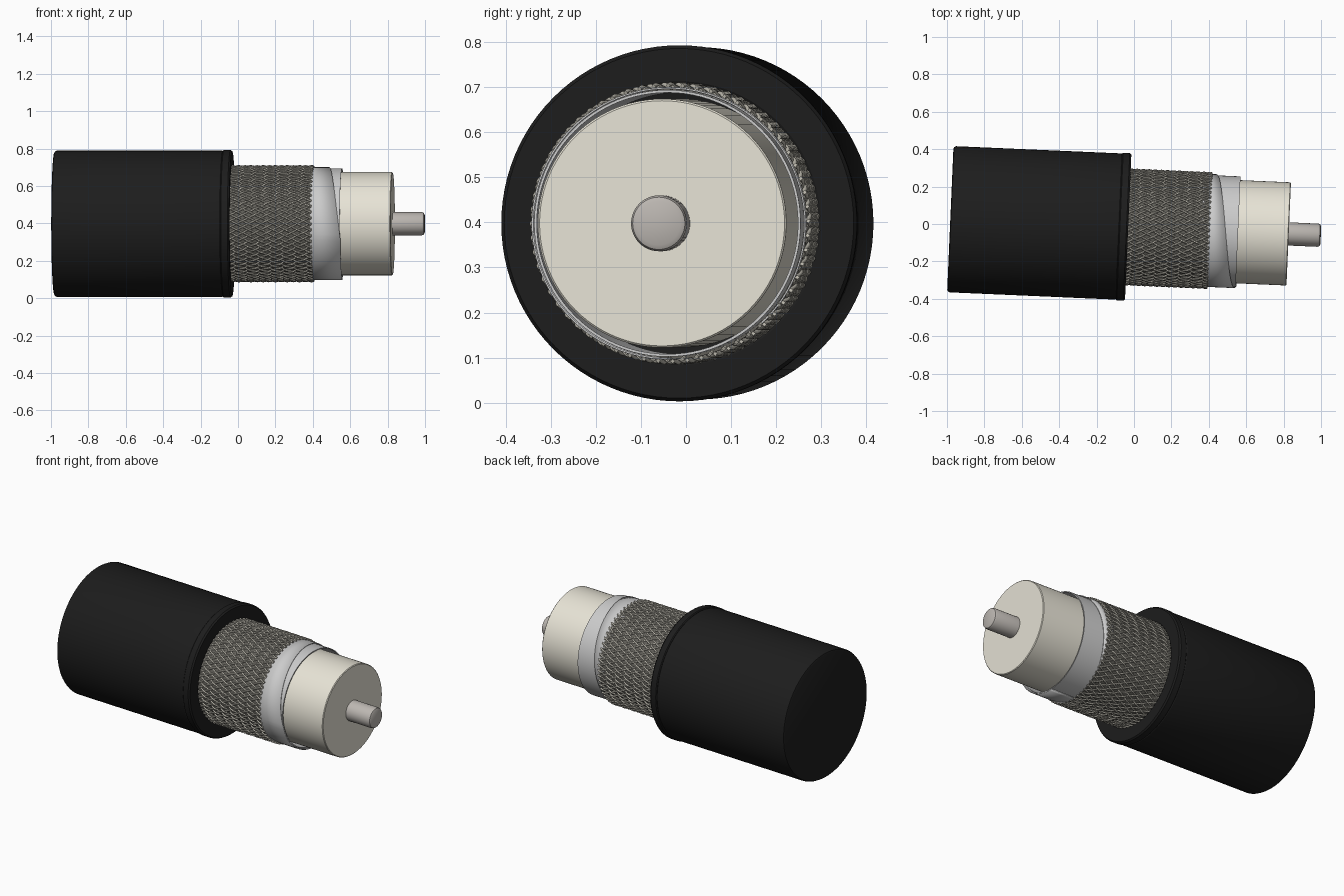
import bpy, bmesh
from math import sin, cos, pi, radians
from mathutils import Matrix

if "Cube" in bpy.data.objects:
    bpy.data.objects.remove(bpy.data.objects["Cube"])

# The cable lies along local X and is turned slightly about Z
PLACE = Matrix.Translation((0, -0.017, 0.398)) @ Matrix.Rotation(radians(-2.5), 4, 'Z')


def material(name, rgb):
    m = bpy.data.materials.new(name)
    m.diffuse_color = (*rgb, 1)
    m.use_nodes = True
    m.node_tree.nodes["Principled BSDF"].inputs["Base Color"].default_value = m.diffuse_color
    return m


BLACK = material("black_rubber", (0.012, 0.012, 0.012))
METAL = material("braid_metal", (0.48, 0.46, 0.40))
DARK = material("braid_shadow", (0.12, 0.115, 0.10))
FOIL = material("foil", (0.68, 0.69, 0.69))
CREAM = material("insulator_cream", (0.80, 0.77, 0.67))
PIN = material("conductor_metal", (0.50, 0.47, 0.44))


def add(name, data, mat):
    ob = bpy.data.objects.new(name, data)
    bpy.context.collection.objects.link(ob)
    data.materials.append(mat)
    ob.matrix_world = PLACE
    return ob


def smooth(ob):
    bpy.ops.object.select_all(action='DESELECT')
    ob.select_set(True)
    bpy.context.view_layer.objects.active = ob
    bpy.ops.object.shade_smooth_by_angle(angle=radians(30))


def lathe(name, profile, mat, sides=96):
    """Spin (x, radius) points about the X axis."""
    bm = bmesh.new()
    vs = [bm.verts.new((x, r, 0)) for x, r in profile]
    es = [bm.edges.new(p) for p in zip(vs, vs[1:])]
    bmesh.ops.spin(bm, geom=vs + es, cent=(0, 0, 0), axis=(1, 0, 0),
                   angle=2 * pi, steps=sides, use_merge=True)
    bmesh.ops.remove_doubles(bm, verts=bm.verts, dist=1e-5)
    bmesh.ops.recalc_face_normals(bm, faces=bm.faces)
    me = bpy.data.meshes.new(name)
    bm.to_mesh(me)
    bm.free()
    ob = add(name, me, mat)
    smooth(ob)
    return ob


# Outer jacket with a thin raised lip at its cut end
lathe("outer_jacket", [(-0.983, 0), (-0.983, 0.378), (-0.979, 0.386), (-0.97, 0.391),
                       (-0.085, 0.391), (-0.075, 0.385), (-0.075, 0.30)], BLACK)
lathe("jacket_lip", [(-0.08, 0.30), (-0.08, 0.390), (-0.075, 0.395), (-0.04, 0.395),
                     (-0.031, 0.388), (-0.031, 0.315), (-0.04, 0.30)], BLACK)

# Insulating core and centre conductor
lathe("insulator", [(-0.1, 0), (-0.1, 0.276), (0.824, 0.276), (0.828, 0.272), (0.828, 0)], CREAM)
lathe("centre_conductor", [(0.75, 0), (0.75, 0.062), (0.985, 0.062), (0.994, 0.058),
                           (0.999, 0.048), (1.0, 0)], PIN, 48)

# Foil wrap: a thin sleeve and an overlapping layer with a slanted edge
lathe("foil_sleeve", [(-0.1, 0.29), (-0.1, 0.296), (0.557, 0.296), (0.557, 0.29), (-0.1, 0.29)], FOIL)
bm = bmesh.new()
rows = []
STEPS = 96
for i in range(STEPS + 1):
    u = 2 * pi * i / STEPS - pi / 2
    edge = min(0.560, 0.43 + 0.12 * u / pi)
    y, z = 0.300 * cos(u), 0.300 * sin(u)
    rows.append((bm.verts.new((0.36, y, z)), bm.verts.new((edge, y, z))))
for a, b in zip(rows, rows[1:]):
    bm.faces.new((a[0], a[1], b[1], b[0]))
bmesh.ops.recalc_face_normals(bm, faces=bm.faces)
me = bpy.data.meshes.new("foil_overlap")
bm.to_mesh(me)
bm.free()
overlap = add("foil_overlap", me, FOIL)
smooth(overlap)
sol = overlap.modifiers.new("thickness", 'SOLIDIFY')
sol.thickness = 0.004
sol.offset = 0

# Braided shield: dark backing under two sets of interwoven helical wires
lathe("braid_backing", [(-0.08, 0.29), (-0.08, 0.302), (0.398, 0.302), (0.398, 0.29)], DARK)
WIRES, TWIST, X0, LENGTH, SEGS = 60, 0.75, -0.06, 0.465, 60
for name, way in (("braid_wires_right", 1), ("braid_wires_left", -1)):
    cu = bpy.data.curves.new(name, 'CURVE')
    cu.dimensions = '3D'
    cu.bevel_depth = 0.0055
    cu.bevel_resolution = 0
    cu.use_fill_caps = True
    for i in range(WIRES):
        sp = cu.splines.new('POLY')
        sp.points.add(SEGS)
        for k, p in enumerate(sp.points):
            t = k / SEGS
            a = 2 * pi * i / WIRES + way * TWIST * t
            r = 0.304 + way * 0.004 * cos(TWIST * t * WIRES)
            p.co = (X0 + LENGTH * t, r * cos(a), r * sin(a), 1)
    add(name, cu, METAL)
